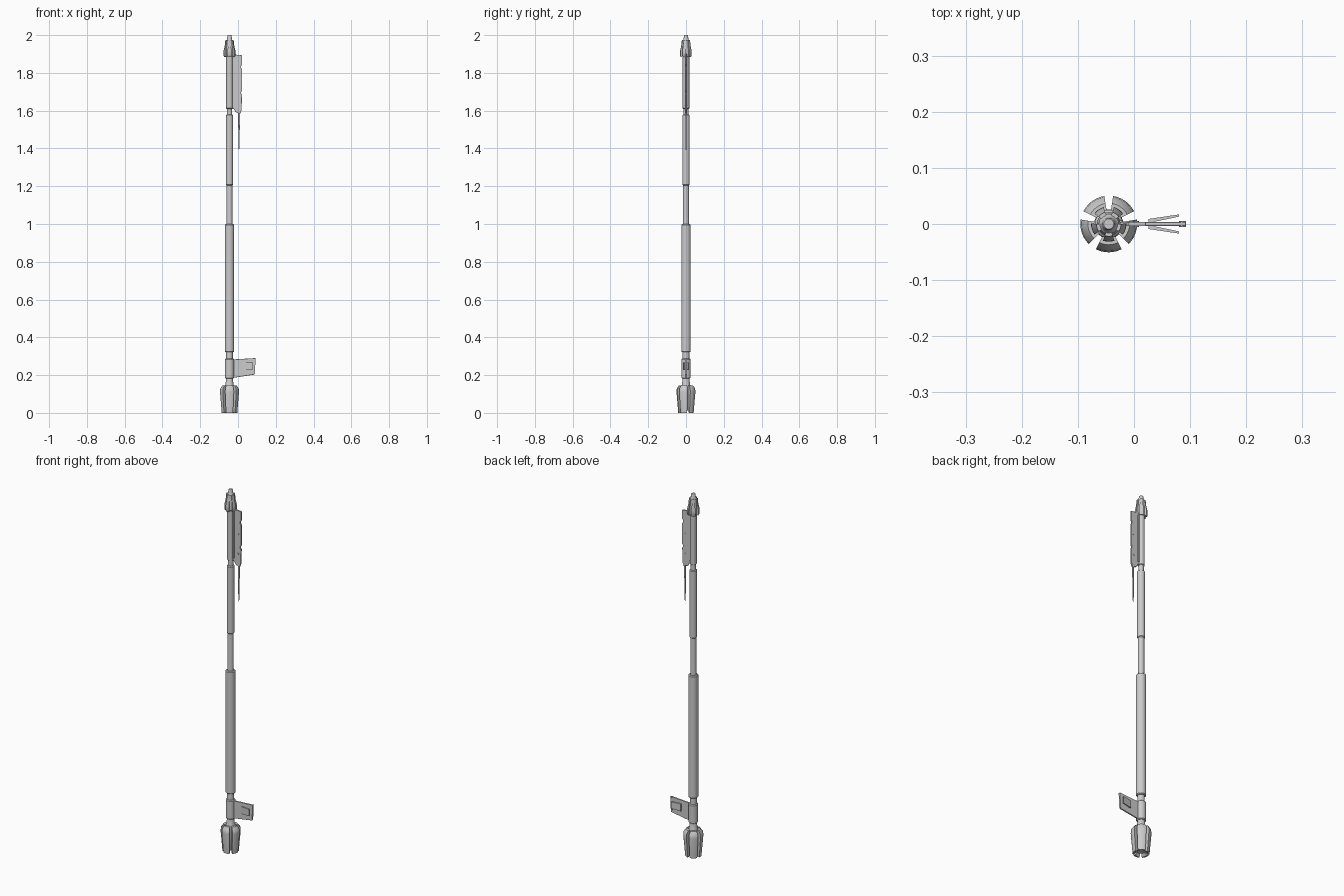
import bpy, math
from math import sin, cos, pi, radians

if "Cube" in bpy.data.objects:
    bpy.data.objects.remove(bpy.data.objects["Cube"])

CX = -0.045  # shaft axis


def make(name, verts, faces, smooth=False, bevel=0):
    me = bpy.data.meshes.new(name)
    me.from_pydata(verts, [], faces)
    ob = bpy.data.objects.new(name, me)
    bpy.context.collection.objects.link(ob)
    bpy.ops.object.select_all(action='DESELECT')
    ob.select_set(True)
    bpy.context.view_layer.objects.active = ob
    bpy.ops.object.mode_set(mode='EDIT')
    bpy.ops.mesh.select_all(action='SELECT')
    bpy.ops.mesh.normals_make_consistent(inside=False)
    bpy.ops.object.mode_set(mode='OBJECT')
    if bevel:
        b = ob.modifiers.new("edge", 'BEVEL')
        b.width, b.segments = bevel, 1
    if smooth:
        bpy.ops.object.shade_smooth_by_angle(angle=radians(35))
    return ob


def lathe(name, profile, n=24):
    """Capped solid of revolution from (radius, z) points."""
    verts = [(CX + r * cos(2 * pi * i / n), r * sin(2 * pi * i / n), z)
             for r, z in profile for i in range(n)]
    faces = [(k * n + i, k * n + (i + 1) % n, (k + 1) * n + (i + 1) % n, (k + 1) * n + i)
             for k in range(len(profile) - 1) for i in range(n)]
    faces += [tuple(range(n)), tuple(range(len(verts) - n, len(verts)))]
    return make(name, verts, faces, True)


def tube(name, r, z0, z1, c=0.004):
    return lathe(name, [(r - c, z0), (r, z0 + c), (r, z1 - c), (r - c, z1)])


def sector(name, profile, mid, span, n=6):
    """Closed (radius, z) section swept through part of a circle."""
    m = len(profile)
    verts = []
    for i in range(n + 1):
        a = radians(mid - span / 2 + span * i / n)
        verts += [(CX + r * cos(a), r * sin(a), z) for r, z in profile]
    faces = [(i * m + k, i * m + (k + 1) % m, (i + 1) * m + (k + 1) % m, (i + 1) * m + k)
             for i in range(n) for k in range(m)]
    faces += [tuple(range(m)), tuple(range(n * m, n * m + m))]
    return make(name, verts, faces, True)


def slab(name, outline, half, bevel=0):
    """Outline of (x, z) points extruded through y."""
    m = len(outline)
    verts = [(x, s * half, z) for s in (-1, 1) for x, z in outline]
    faces = [tuple(range(m)), tuple(range(m, 2 * m))]
    faces += [(k, (k + 1) % m, m + (k + 1) % m, m + k) for k in range(m)]
    return make(name, verts, faces, False, bevel)


# Base: core and five weighted petals
lathe("base_core", [(.022, .012), (.026, .02), (.026, .14), (.021, .152), (.018, .185)])
petal = [(.020, .012), (.033, 0), (.041, 0), (.0505, .112), (.0485, .13), (.037, .146), (.020, .146)]
for k in range(5):
    sector(f"base_petal_{k}", petal, -90 + 72 * k, 54)

# Shaft core and sleeves
lathe("shaft_core", [(.0175, .15), (.0175, .34), (.0155, .36), (.0155, 1.22), (.0135, 1.25),
                     (.0135, 1.9)])
tube("fin_collar", .0245, .182, .287)
tube("lower_grip", .025, .322, 1.0)
tube("upper_sleeve", .0195, 1.205, 1.58)
tube("blade_sleeve", .0175, 1.61, 1.90, .003)

# Lower fin with flared panel on both faces
slab("fin", [(-.028, .185), (.088, .203), (.093, .29), (-.028, .283)], .0035, .001)
slab("fin_end_rim", [(.080, .204), (.089, .206), (.093, .289), (.084, .289)], .005)
for s in (-1, 1):
    q = [(.026, s * .002), (.026, s * .009), (.080, s * .017), (.080, s * .013)]
    z = [(.226, .266), (.226, .266), (.230, .268), (.230, .268)]
    verts = [(x, y, z[i][j]) for j in (0, 1) for i, (x, y) in enumerate(q)]
    make("fin_flared_panel", verts, [(0, 1, 2, 3), (4, 5, 6, 7)] +
         [(i, (i + 1) % 4, 4 + (i + 1) % 4, 4 + i) for i in range(4)])

# Upper blade plate with notched outer edge, raised cheeks and bolts
slab("blade", [(-.04, 1.61), (-.022, 1.61), (-.012, 1.592), (.012, 1.585), (.019, 1.603),
               (.021, 1.685), (.017, 1.69), (.017, 1.70), (.021, 1.705), (.021, 1.82),
               (.017, 1.825), (.017, 1.838), (.021, 1.843), (.021, 1.893), (-.008, 1.896),
               (-.012, 1.9), (-.04, 1.9)], .004, .0008)
slab("blade_root", [(-.04, 1.625), (-.02, 1.625), (-.02, 1.885), (-.04, 1.885)], .0075, .001)
for z in (1.655, 1.765):
    slab("blade_bolt", [(.004 + .005 * cos(i * pi / 4), z + .005 * sin(i * pi / 4))
                        for i in range(8)], .0055)

# Hanging spike
slab("spike", [(.001, 1.60), (.001, 1.53), (.003, 1.40), (.005, 1.39), (.007, 1.40),
               (.010, 1.53), (.010, 1.60)], .002, .0006)

# Head: stepped core, tip and five claws
lathe("head_core", [(.016, 1.885), (.021, 1.89), (.021, 1.93), (.018, 1.945), (.018, 1.972),
                    (.014, 1.976), (.012, 1.985), (.011, 1.997), (.009, 2.0)])
claw = [(.016, 1.893), (.027, 1.884), (.0315, 1.892), (.031, 1.918), (.025, 1.945),
        (.022, 1.975), (.016, 1.975)]
for k in range(5):
    sector(f"head_claw_{k}", claw, -90 + 72 * k, 38, 4)
